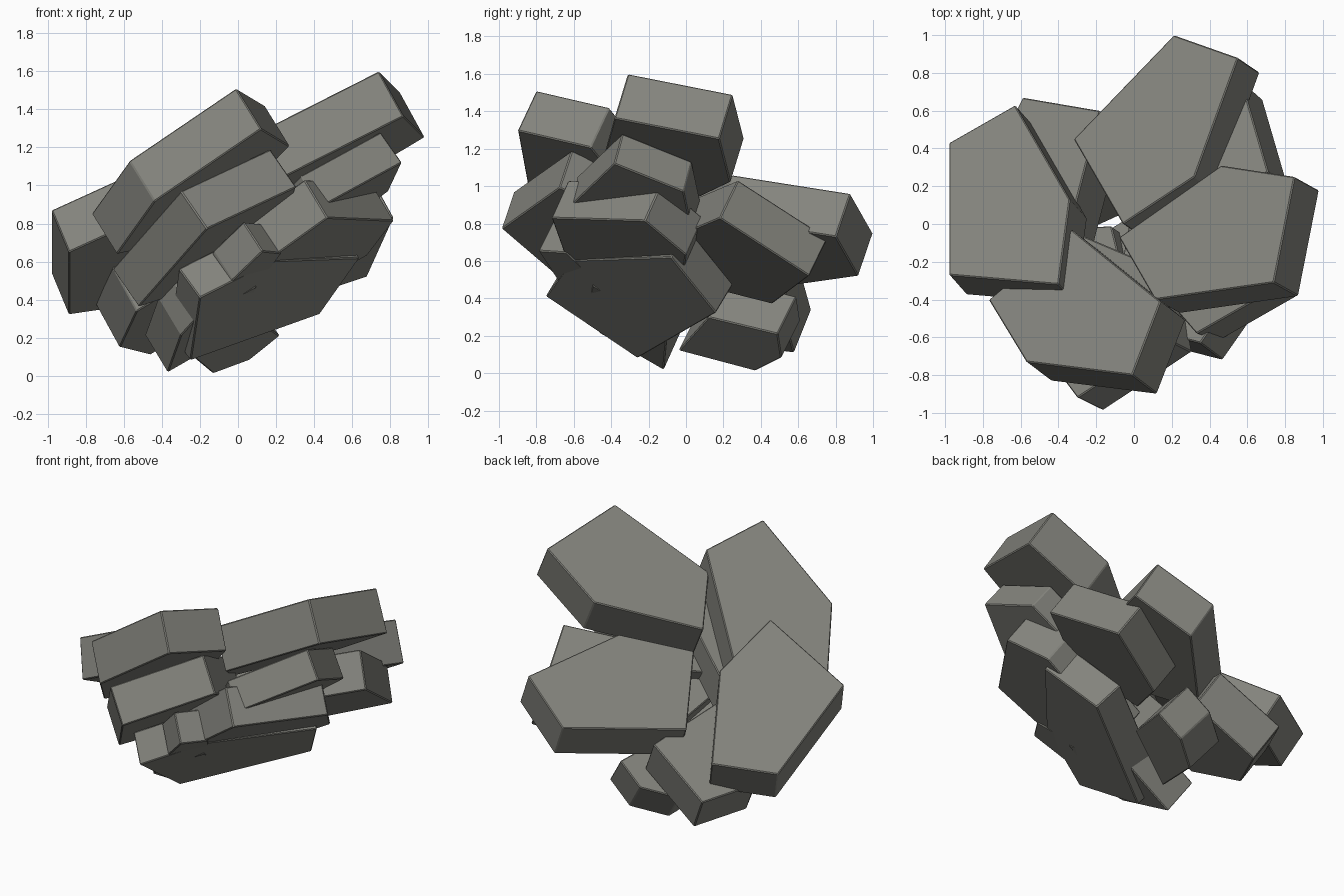
import bpy, bmesh
from mathutils import Vector

cube = bpy.data.objects.get("Cube")
if cube:
    bpy.data.objects.remove(cube, do_unlink=True)

# Single stone colour
stone = bpy.data.materials.new("warm grey stone")
stone.use_nodes = True
color = (0.23, 0.23, 0.205, 1)
stone.diffuse_color = color
bsdf = next(n for n in stone.node_tree.nodes if n.type == 'BSDF_PRINCIPLED')
bsdf.inputs["Base Color"].default_value = color
bsdf.inputs["Roughness"].default_value = 0.9


def slab(name, outline, height, slope, depth):
    """Tilted stone prism: a plan outline laid on a sloping plane, then
    extruded square to it (positive depth goes down, negative goes up).
    height is that of the first outline point."""
    sx, sy = slope
    x0, y0 = outline[0]
    normal = Vector((-sx, -sy, 1)).normalized()
    bm = bmesh.new()
    verts = [bm.verts.new((x, y, height + (x - x0) * sx + (y - y0) * sy))
             for x, y in outline]
    face = bm.faces.new(verts)
    extruded = bmesh.ops.extrude_face_region(bm, geom=[face], use_keep_orig=True)
    moved = [v for v in extruded["geom"] if isinstance(v, bmesh.types.BMVert)]
    bmesh.ops.translate(bm, verts=moved, vec=-normal * depth)
    bmesh.ops.recalc_face_normals(bm, faces=bm.faces)
    mesh = bpy.data.meshes.new(name)
    bm.to_mesh(mesh)
    bm.free()
    mesh.materials.append(stone)
    obj = bpy.data.objects.new(name, mesh)
    bpy.context.collection.objects.link(obj)
    # Slightly worn edges
    bevel = obj.modifiers.new("worn_edges", 'BEVEL')
    bevel.width = 0.006
    bevel.segments = 1
    return obj


# Upper layer: outlines are the top faces
slab("upper_front_slab",
     [(-.01, -.80), (.14, -.41), (-.33, -.03), (-.77, -.40), (-.57, -.73)],
     1.51, (.62, -.47), .27)
slab("upper_right_slab",
     [(.74, -.31), (.85, .25), (.46, .31), (-.08, -.07), (.11, -.40)],
     1.60, (.55, -.305), .28)
slab("upper_back_slab",
     [(.55, .88), (.21, 1.0), (-.32, .45), (-.06, 0), (.32, .25)],
     .96, (.50, -.34), .27)
slab("upper_left_slab",
     [(-.98, -.27), (-.40, -.32), (-.34, .13), (-.63, .63), (-.98, .43)],
     .87, (.415, -.47), .26)

# Middle layer, top faces
slab("middle_front_slab",
     [(-.30, -.92), (.17, -.61), (.10, -.22), (-.30, -.05), (-.66, -.44)],
     .97, (.69, -.337), .25)
slab("middle_right_slab",
     [(.75, -.34), (.68, .03), (.25, .10), (0, -.20), (.33, -.58)],
     1.28, (.70, -.27), .20)
slab("lower_left_slab",
     [(-.59, .67), (-.75, .35), (-.66, 0), (-.35, -.05), (-.18, .60)],
     .34, (.55, -.40), .28)

# Lower layer: outlines are the undersides
slab("lower_right_slab",
     [(.47, -.72), (.82, -.22), (.68, 0), (.10, -.05), (0, -.60)],
     .83, (.60, -.45), -.25)
slab("back_right_slab",
     [(.82, .18), (.68, .66), (.23, .46), (.10, .15), (.44, -.05)],
     .83, (.55, -.485), -.25)
slab("bottom_front_slab",
     [(-.20, -.75), (.18, -.61), (.64, -.08), (.43, .16), (-.25, -.26)],
     .41, (.728, -.60), -.21)
slab("bottom_back_slab",
     [(.22, .49), (.06, .51), (-.13, .37), (-.26, -.04), (.09, .12)],
     .21, (.74, -.50), -.27)

# Small filler stones
slab("small_left_stone",
     [(-.22, -.55), (-.30, -.46), (-.37, -.12), (0, -.10), (.10, -.50)],
     .30, (.60, -.45), -.25)
slab("small_front_stone",
     [(-.03, -.69), (.13, -.79), (.23, -.64), (.06, -.40), (-.10, -.50)],
     .50, (.65, -.50), -.20)
